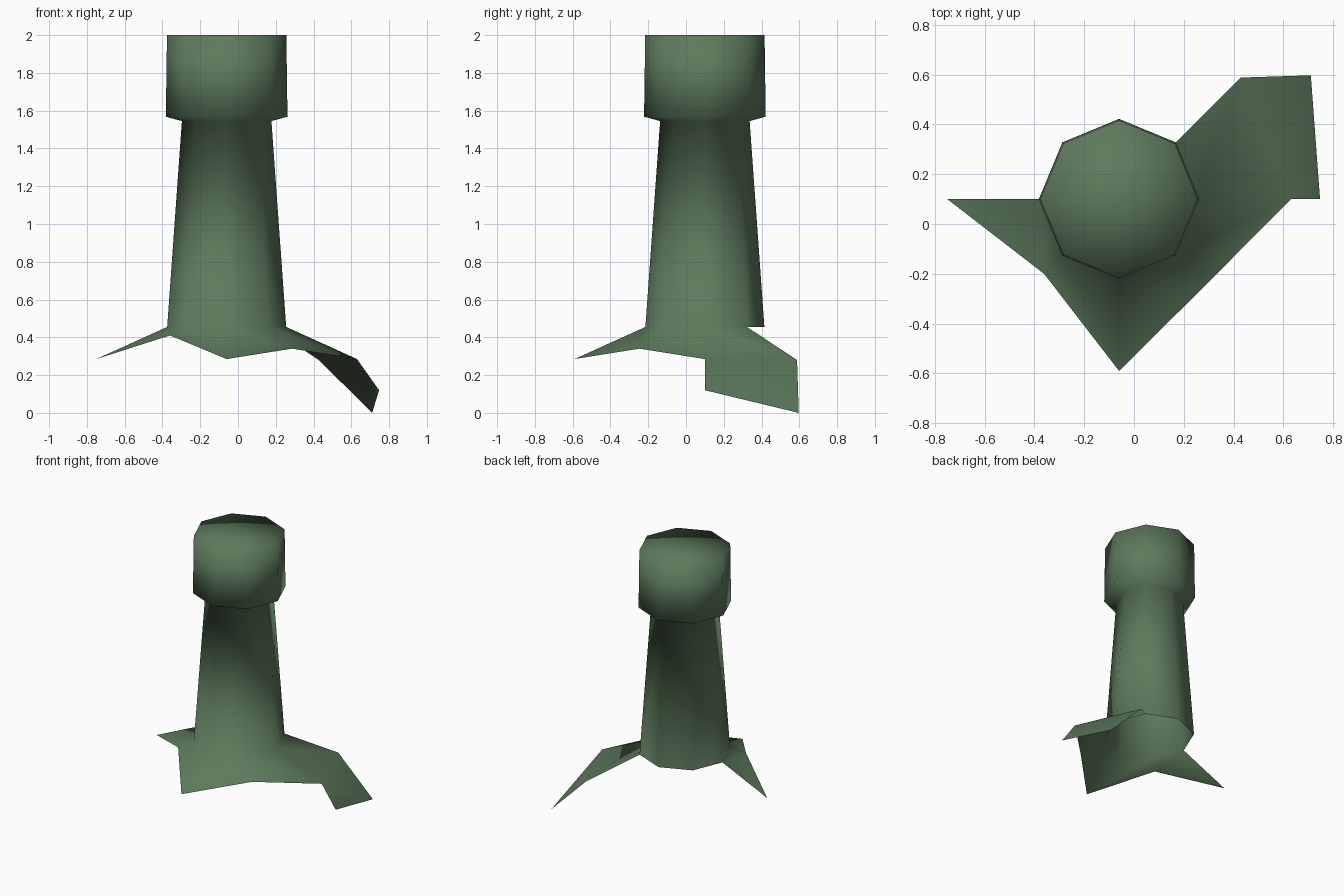
import bpy, bmesh
from math import cos, sin, radians

cube = bpy.data.objects.get("Cube")
if cube:
    bpy.data.objects.remove(cube, do_unlink=True)

SIDES = 8
CX, CY = -0.06, 0.10

green = bpy.data.materials.new("moss_green")
green.use_nodes = True
colour = (0.11, 0.195, 0.107, 1)
green.diffuse_color = colour
green.node_tree.nodes["Principled BSDF"].inputs["Base Color"].default_value = colour

bm = bmesh.new()


def point(step, radius, z):
    """Vertex on the eight-sided plan, step counted from +x."""
    a = radians(step * 360 / SIDES)
    return bm.verts.new((CX + radius * cos(a), CY + radius * sin(a), z))


def ring(radius, z):
    return [point(i, radius, z) for i in range(SIDES)]


# Tapered column and wider head, open underneath
profile = [(0.315, 0.455), (0.237, 1.545), (0.322, 1.568), (0.316, 2.0)]
rings = [ring(r, z) for r, z in profile]
for low, high in zip(rings, rings[1:]):
    for i in range(SIDES):
        j = (i + 1) % SIDES
        bm.faces.new((low[i], low[j], high[j], high[i]))

# Flat cap on the head
centre = bm.verts.new((CX, CY, 2.0))
top = rings[-1]
for i in range(SIDES):
    bm.faces.new((top[i], top[(i + 1) % SIDES], centre))

# Flared skirt: the front six base corners drawn out to tips and hollows
flare = [(4, 0.69, 0.285), (5, 0.425, 0.41), (6, 0.69, 0.285),
         (7, 0.49, 0.34), (8, 0.69, 0.285), (9, 0.69, 0.28)]
tips = [point(*f) for f in flare]
roots = [rings[0][f[0] % SIDES] for f in flare]
for k in range(len(tips) - 1):
    bm.faces.new((roots[k], tips[k], tips[k + 1], roots[k + 1]))

# Drooping flap at the end of the side fin
flap_front = bm.verts.new((0.747, 0.10, 0.12))
flap_back = bm.verts.new((0.71, 0.597, 0.0))
bm.faces.new((tips[4], flap_front, flap_back, tips[5]))

for face in bm.faces:
    face.smooth = True

mesh = bpy.data.meshes.new("flared_tower")
bm.to_mesh(mesh)
bm.free()
mesh.materials.append(green)
tower = bpy.data.objects.new("flared_tower", mesh)
bpy.context.collection.objects.link(tower)
